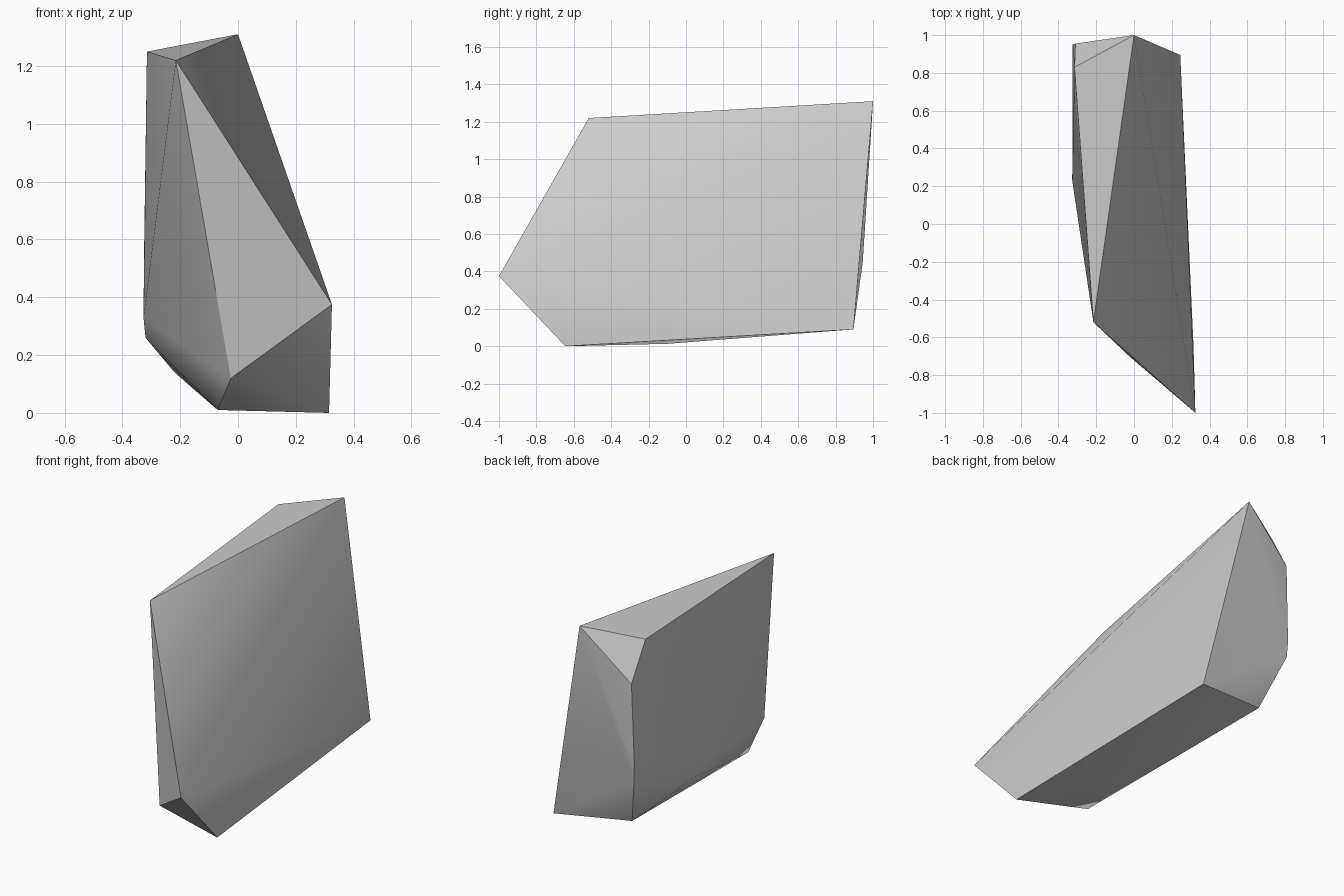
import bpy
import bmesh
import math

# Remove the default cube
default_cube = bpy.data.objects.get("Cube")
if default_cube:
    bpy.data.objects.remove(default_cube, do_unlink=True)

# Plain grey stone
stone = bpy.data.materials.new("grey_stone")
stone.use_nodes = True
grey = (0.6, 0.6, 0.6, 1)
stone.diffuse_color = grey
stone.node_tree.nodes["Principled BSDF"].inputs["Base Color"].default_value = grey

# Corners of the faceted boulder, grouped by region
top_ridge = [(0, 1, 1.31), (-0.315, 0.83, 1.25), (-0.215, -0.52, 1.22)]
front_point = [(0.325, -1, 0.375), (-0.025, -0.7, 0.12)]
underside = [(0.315, -0.645, 0), (-0.07, -0.484, 0.01), (-0.05, -0.1, 0.013)]
back_base = [(0.245, 0.895, 0.09), (-0.22, 0.82, 0.14)]
back_edge = [(-0.31, 0.955, 1.03), (-0.325, 0.95, 0.55), (-0.32, 0.945, 0.45)]
side_bevel = [(-0.327, 0.23, 0.33), (-0.32, 0.4, 0.26), (-0.27, 0.45, 0.2)]


def build_rock(name, corners, material):
    """Wrap the corners in a closed convex shell."""
    bm = bmesh.new()
    for corner in corners:
        bm.verts.new(corner)
    bmesh.ops.convex_hull(bm, input=list(bm.verts))
    loose = [v for v in bm.verts if not v.link_faces]
    bmesh.ops.delete(bm, geom=loose, context="VERTS")
    bmesh.ops.recalc_face_normals(bm, faces=list(bm.faces))
    mesh = bpy.data.meshes.new(name)
    bm.to_mesh(mesh)
    bm.free()
    mesh.materials.append(material)
    rock = bpy.data.objects.new(name, mesh)
    bpy.context.collection.objects.link(rock)
    return rock


# Boulder with soft shading over shallow facets and crisp main edges
boulder = build_rock(
    "boulder",
    top_ridge + front_point + underside + back_base + back_edge + side_bevel,
    stone,
)
bpy.ops.object.select_all(action="DESELECT")
boulder.select_set(True)
bpy.context.view_layer.objects.active = boulder
bpy.ops.object.shade_smooth_by_angle(angle=math.radians(30))
